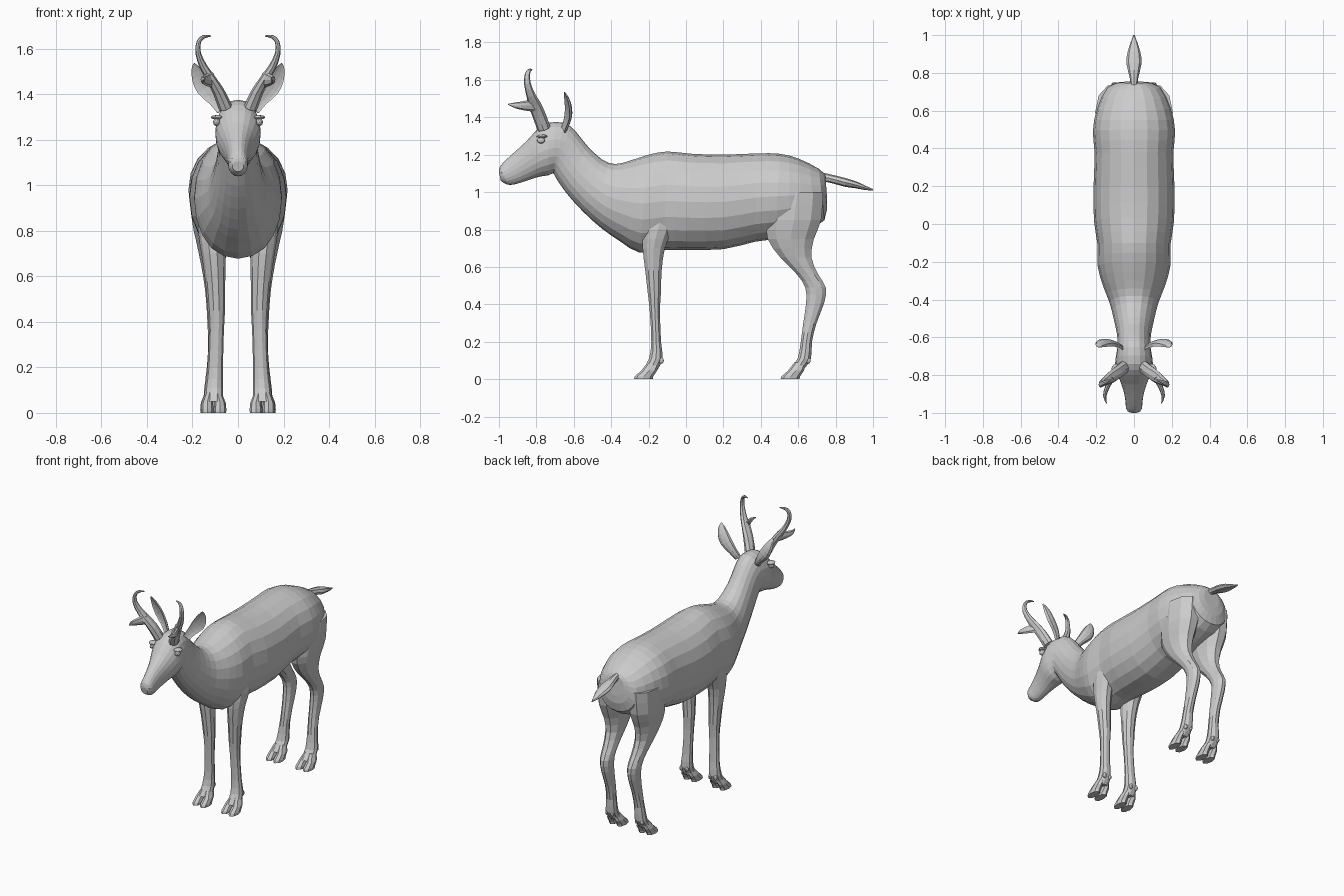
import bpy, bmesh, math
from mathutils import Vector


def smooth_rows(rows, steps):
    """Catmull-Rom interpolation of numeric rows."""
    out = []
    for i in range(len(rows) - 1):
        a, b = rows[max(i - 1, 0)], rows[i]
        c, d = rows[i + 1], rows[min(i + 2, len(rows) - 1)]
        for s in range(steps):
            t = s / steps
            out.append([q + 0.5 * t * (r - p + t * (2 * p - 5 * q + 4 * r - e + t * (3 * (q - r) + e - p)))
                        for p, q, r, e in zip(a, b, c, d)])
    return out + [list(rows[-1])]


def loft(name, rings, sides, mirror=False, power=1.0, dent=0.0):
    """Skin rings given as (centre, half-axis u, half-axis v)."""
    bm = bmesh.new()
    loops = []
    for c, u, v in rings:
        loop = []
        for k in range(sides):
            a = 2 * math.pi * k / sides
            ca, sa = math.cos(a), math.sin(a)
            ca = math.copysign(abs(ca) ** power, ca)
            sa = math.copysign(abs(sa) ** power, sa)
            if sa > 0:
                sa *= 1 - dent
            loop.append(bm.verts.new(c + u * ca + v * sa))
        loops.append(loop)
    for a, b in zip(loops, loops[1:]):
        for k in range(sides):
            n = (k + 1) % sides
            bm.faces.new((a[k], a[n], b[n], b[k]))
    bm.faces.new(loops[0])
    bm.faces.new(loops[-1])
    bmesh.ops.recalc_face_normals(bm, faces=bm.faces)
    mesh = bpy.data.meshes.new(name)
    bm.to_mesh(mesh)
    bm.free()
    ob = bpy.data.objects.new(name, mesh)
    bpy.context.collection.objects.link(ob)
    if mirror:
        mirror_x(ob)
    return ob


def mirror_x(ob):
    mod = ob.modifiers.new("mirror", "MIRROR")
    mod.use_mirror_merge = False


def limb(name, rows, sides=10, steps=2):
    """Rows: z, y front, y back, x centre, half width."""
    rings = [(Vector((x, (f + b) / 2, z)), Vector((w, 0, 0)), Vector((0, (b - f) / 2, 0)))
             for z, f, b, x, w in smooth_rows(rows, steps)]
    return loft(name, rings, sides, True)


def tube(name, rows, ref, sides=8, steps=2, mirror=True, dent=0.0):
    """Rows: x, y, z, half width across ref, half width along ref."""
    pts = smooth_rows(rows, steps)
    rings = []
    for i, p in enumerate(pts):
        t = Vector(pts[min(i + 1, len(pts) - 1)][:3]) - Vector(pts[max(i - 1, 0)][:3])
        u = t.cross(Vector(ref)).normalized()
        v = u.cross(t).normalized()
        rings.append((Vector(p[:3]), u * p[3], v * p[4]))
    return loft(name, rings, sides, mirror, dent=dent)


def blob(name, loc, scale):
    bpy.ops.mesh.primitive_ico_sphere_add(subdivisions=2, radius=1, location=loc)
    ob = bpy.context.object
    ob.name = name
    ob.scale = scale
    bpy.ops.object.transform_apply(location=True, rotation=False, scale=True)
    mirror_x(ob)


# Torso, neck and head: top y, top z, bottom y, bottom z, half width
body = [
    (0.745, 1.09, 0.755, 0.96, 0.06), (0.71, 1.125, 0.74, 0.85, 0.14), (0.6, 1.18, 0.63, 0.79, 0.195),
    (0.5, 1.205, 0.48, 0.75, 0.218), (0.38, 1.207, 0.37, 0.735, 0.208), (0.2, 1.2, 0.2, 0.695, 0.214),
    (0.03, 1.205, 0.0, 0.69, 0.212), (-0.1, 1.217, -0.12, 0.69, 0.193), (-0.2, 1.2, -0.25, 0.677, 0.192),
    (-0.3, 1.168, -0.35, 0.735, 0.165), (-0.38, 1.15, -0.45, 0.805, 0.13), (-0.45, 1.175, -0.55, 0.895, 0.108),
    (-0.53, 1.25, -0.64, 0.995, 0.09), (-0.59, 1.325, -0.695, 1.075, 0.087),
    (-0.65, 1.37, -0.71, 1.1, 0.092), (-0.74, 1.37, -0.735, 1.09, 0.1), (-0.80, 1.33, -0.77, 1.085, 0.093),
    (-0.85, 1.275, -0.81, 1.075, 0.074), (-0.91, 1.22, -0.86, 1.058, 0.055), (-0.965, 1.17, -0.915, 1.042, 0.045),
    (-0.995, 1.135, -0.955, 1.04, 0.042), (-1.0, 1.105, -0.99, 1.06, 0.024)]
rings = []
for ty, tz, by, bz, w in smooth_rows(body, 2):
    top, bottom = Vector((0, ty, tz)), Vector((0, by, bz))
    rings.append(((top + bottom) / 2, Vector((w, 0, 0)), (top - bottom) / 2))
loft("body_and_head", rings, 20, power=0.95)

# Front legs
limb("front_leg", [
    (0.92, -0.21, -0.03, 0.12, 0.05), (0.8, -0.23, -0.07, 0.115, 0.06), (0.7, -0.235, -0.11, 0.108, 0.053),
    (0.58, -0.22, -0.128, 0.1, 0.044), (0.45, -0.205, -0.133, 0.095, 0.038), (0.36, -0.195, -0.138, 0.095, 0.033),
    (0.2, -0.187, -0.132, 0.1, 0.034), (0.11, -0.2, -0.123, 0.105, 0.04), (0.05, -0.235, -0.15, 0.107, 0.042)])

# Hind legs
limb("hind_leg", [
    (1.0, 0.45, 0.74, 0.11, 0.095), (0.85, 0.425, 0.73, 0.115, 0.088), (0.75, 0.43, 0.69, 0.113, 0.07),
    (0.65, 0.5, 0.675, 0.11, 0.052), (0.56, 0.59, 0.71, 0.105, 0.042), (0.49, 0.635, 0.75, 0.102, 0.038),
    (0.41, 0.64, 0.742, 0.1, 0.035), (0.3, 0.625, 0.70, 0.1, 0.031), (0.2, 0.612, 0.675, 0.104, 0.033),
    (0.11, 0.595, 0.67, 0.108, 0.04), (0.05, 0.55, 0.63, 0.11, 0.042)])

# Cloven hooves and dewclaws
for leg, y0, x0 in (("front", 0.0, 0.107), ("hind", 0.785, 0.11)):
    for toe, dx in (("inner", -0.028), ("outer", 0.028)):
        x = x0 + dx
        limb(f"{leg}_hoof_{toe}", [
            (0.09, -0.205 + y0, -0.14 + y0, x0 + dx * 0.6, 0.018), (0.045, -0.24 + y0, -0.155 + y0, x, 0.025),
            (0.015, -0.274 + y0, -0.175 + y0, x, 0.028), (0.0, -0.28 + y0, -0.178 + y0, x, 0.027)], 8, 1)
        blob(f"{leg}_dewclaw_{toe}", (x0 + dx * 0.7, -0.132 + y0, 0.1), (0.011, 0.014, 0.018))

# Horns with forward prongs
tube("horn", [
    (0.055, -0.76, 1.34, 0.03, 0.036), (0.085, -0.785, 1.41, 0.026, 0.036), (0.12, -0.81, 1.47, 0.02, 0.034),
    (0.152, -0.83, 1.52, 0.017, 0.024), (0.175, -0.848, 1.58, 0.012, 0.018), (0.172, -0.848, 1.63, 0.01, 0.014),
    (0.15, -0.836, 1.652, 0.008, 0.01), (0.12, -0.825, 1.655, 0.003, 0.004)], (0, 1, 0))
tube("horn_prong", [
    (0.115, -0.81, 1.465, 0.016, 0.036), (0.14, -0.86, 1.462, 0.013, 0.026),
    (0.155, -0.91, 1.464, 0.009, 0.016), (0.145, -0.95, 1.47, 0.002, 0.003)], (0, 0, 1))

# Cupped ears
tube("ear", [
    (0.075, -0.66, 1.33, 0.022, 0.022), (0.105, -0.645, 1.375, 0.028, 0.026), (0.145, -0.635, 1.425, 0.04, 0.026),
    (0.172, -0.638, 1.475, 0.034, 0.022), (0.187, -0.646, 1.515, 0.018, 0.012),
    (0.192, -0.652, 1.535, 0.003, 0.003)], (0.4, -1, 0), sides=10, dent=1.3)

# Tail
tube("tail", [
    (0, 0.70, 1.085, 0.018, 0.025), (0, 0.77, 1.073, 0.022, 0.022), (0, 0.85, 1.052, 0.04, 0.023),
    (0, 0.91, 1.038, 0.034, 0.018), (0, 0.96, 1.022, 0.018, 0.011), (0, 1.0, 1.012, 0.004, 0.004)],
    (0, 0, 1), mirror=False)

# Eyes, brows and nostrils
blob("eye", (0.094, -0.775, 1.277), (0.016, 0.022, 0.018))
blob("brow", (0.093, -0.77, 1.298), (0.027, 0.03, 0.01))
blob("nostril_rim", (0.024, -0.982, 1.108), (0.014, 0.014, 0.016))
